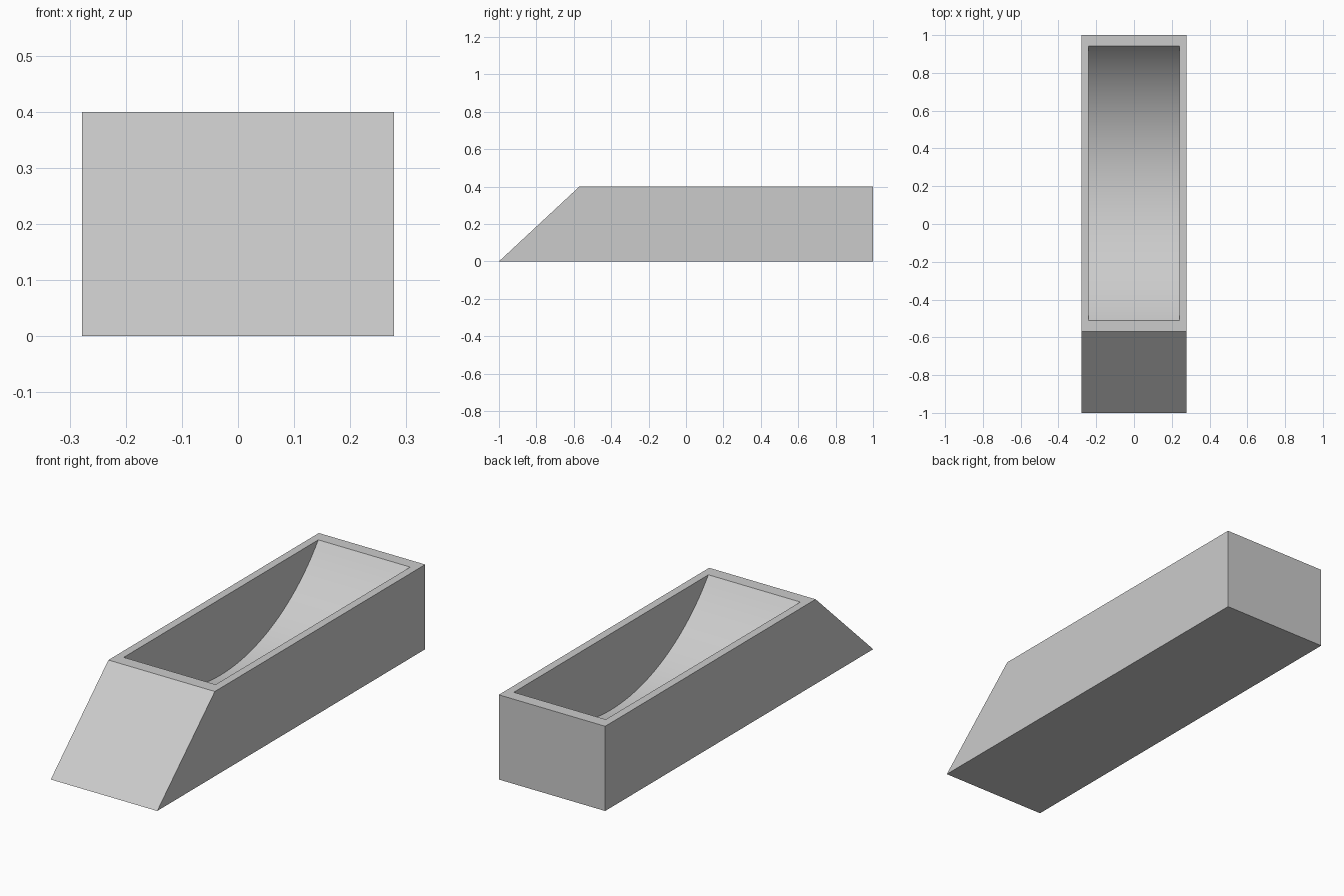
import bpy, bmesh, math

if "Cube" in bpy.data.objects:
    bpy.data.objects.remove(bpy.data.objects["Cube"])


def prism(name, profile, half_width):
    """Extrude a (y, z) outline across x, centred on x = 0."""
    bm = bmesh.new()
    face = bm.faces.new([bm.verts.new((-half_width, y, z)) for y, z in profile])
    grown = bmesh.ops.extrude_face_region(bm, geom=[face])
    verts = [g for g in grown["geom"] if isinstance(g, bmesh.types.BMVert)]
    bmesh.ops.translate(bm, verts=verts, vec=(2 * half_width, 0, 0))
    bmesh.ops.recalc_face_normals(bm, faces=bm.faces)
    mesh = bpy.data.meshes.new(name)
    bm.to_mesh(mesh)
    bm.free()
    obj = bpy.data.objects.new(name, mesh)
    bpy.context.collection.objects.link(obj)
    return obj


HEIGHT = 0.4

# Solid block with a sloped front end
body = prism("trough_body", [(-1, 0), (1, 0), (1, HEIGHT), (-0.57, HEIGHT)], 0.278)

# Scoop: circular arc floor, continued above the rim for a clean cut
centre_y, half_chord, depth = 0.216, 0.726, 0.36
radius = (half_chord ** 2 + depth ** 2) / (2 * depth)
centre_z = HEIGHT - depth + radius
limit = math.asin(half_chord / radius)
steps = 48
arc = []
for i in range(steps + 1):
    a = -limit + 2 * limit * i / steps
    arc.append((centre_y + radius * math.sin(a), centre_z - radius * math.cos(a)))
profile = arc + [(centre_y + half_chord, 0.6), (centre_y - half_chord, 0.6)]
cutter = prism("scoop_cutter", profile, 0.24)
cutter.hide_render = True

# Cut the scoop out of the block
cut = body.modifiers.new("scoop", "BOOLEAN")
cut.operation = "DIFFERENCE"
cut.solver = "EXACT"
cut.object = cutter
bpy.context.view_layer.objects.active = body
body.select_set(True)
bpy.ops.object.modifier_apply(modifier=cut.name)
bpy.data.objects.remove(cutter)

# Smooth floor, sharp edges elsewhere
bpy.ops.object.shade_smooth_by_angle(angle=math.radians(20))
